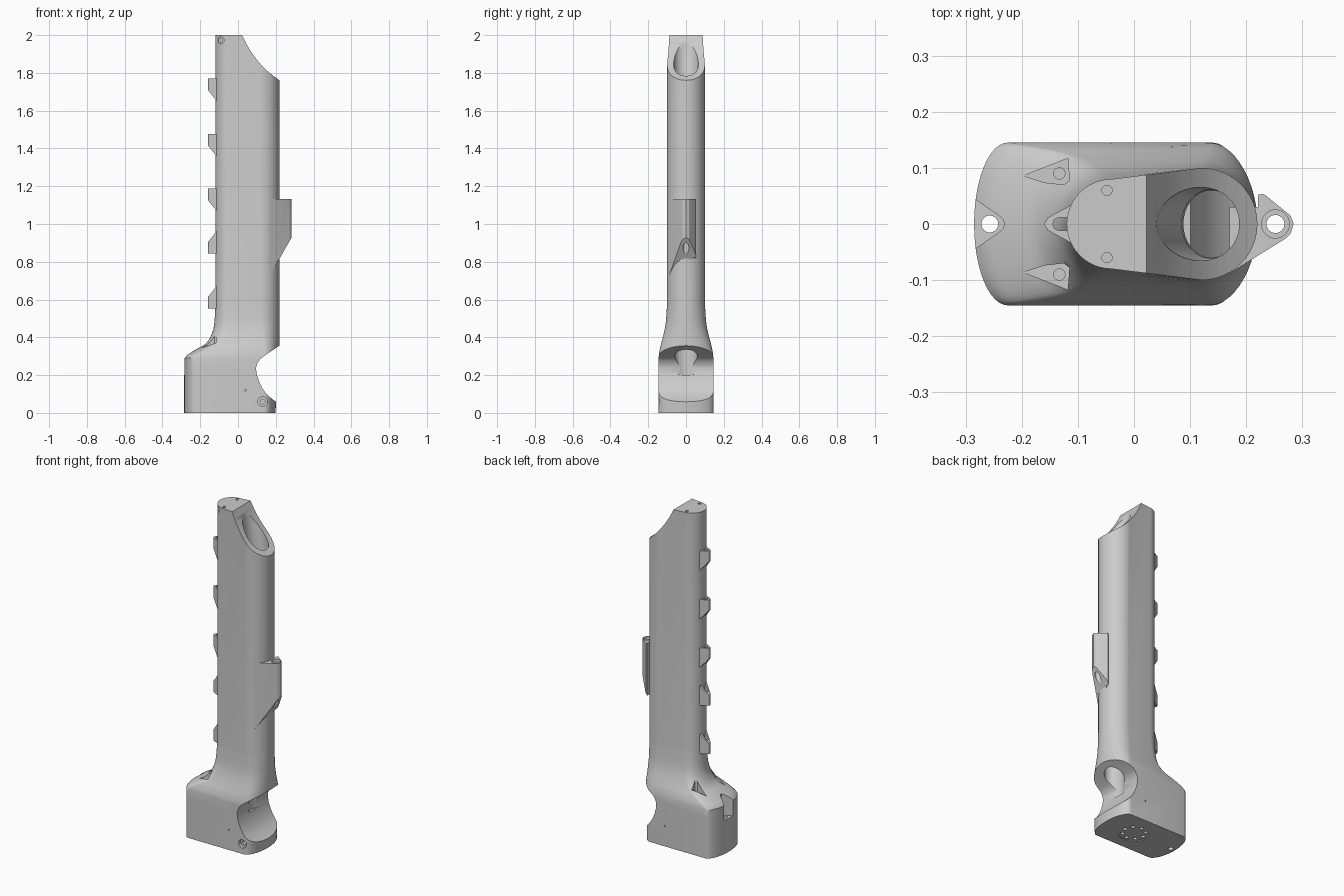
import bpy, bmesh
from math import sin, cos, pi
from mathutils import Matrix

if "Cube" in bpy.data.objects:
    bpy.data.objects.remove(bpy.data.objects["Cube"])


def finish(name, bm):
    bmesh.ops.recalc_face_normals(bm, faces=bm.faces)
    me = bpy.data.meshes.new(name)
    bm.to_mesh(me)
    bm.free()
    ob = bpy.data.objects.new(name, me)
    bpy.context.collection.objects.link(ob)
    return ob


def spline(rows, n):
    """Catmull-Rom interpolation of tuples."""
    out = []
    for i in range(len(rows) - 1):
        a, b, c, d = (rows[max(0, min(len(rows) - 1, i + k))] for k in (-1, 0, 1, 2))
        for s in range(n):
            t = s / n
            out.append(tuple(.5 * (2*q + (r-p)*t + (2*p-5*q+4*r-s4)*t*t + (3*q-p-3*r+s4)*t**3)
                             for p, q, r, s4 in zip(a, b, c, d)))
    return out + [rows[-1]]


def loft(name, rings):
    bm = bmesh.new()
    vs = [[bm.verts.new(p) for p in ring] for ring in rings]
    n = len(vs[0])
    for a, b in zip(vs, vs[1:]):
        for i in range(n):
            j = (i + 1) % n
            bm.faces.new((a[i], a[j], b[j], b[i]))
    bm.faces.new(vs[0])
    bm.faces.new(vs[-1])
    return finish(name, bm)


def prism(name, pts, lo, hi, axis='z'):
    """Extrude a 2D outline; lo and hi may depend on x to give a sloped end."""
    place = (lambda a, b, h: (a, b, h)) if axis == 'z' else (lambda a, b, h: (a, h, b))
    f = [v if callable(v) else (lambda x, v=v: v) for v in (lo, hi)]
    return loft(name, [[place(a, b, g(a)) for a, b in pts] for g in f])


def drill(x, y, r, lo, hi, axis='z', n=32):
    pts = [(x + r * cos(2*pi*i/n), y + r * sin(2*pi*i/n)) for i in range(n)]
    return prism('hole_cutter', pts, lo, hi, axis)


def cut(ob, *cutters):
    for c in cutters:
        c.hide_render = True
        m = ob.modifiers.new('cut', 'BOOLEAN')
        m.operation, m.solver, m.object = 'DIFFERENCE', 'EXACT', c
        bpy.context.view_layer.objects.active = ob
        bpy.ops.object.modifier_apply(modifier=m.name)
        bpy.data.objects.remove(c)


def section(z, xl, al, bl, cr, ar, br, n=24):
    """Two half ellipses joined by straight sides."""
    right = [(cr + ar * sin(pi*i/n), -br * cos(pi*i/n), z) for i in range(n + 1)]
    left = [(xl + al - al * sin(pi*i/n), bl * cos(pi*i/n), z) for i in range(n + 1)]
    return right + left


# Column flaring into the wide foot
foot = [(0, -.285, .06, .145, .14, .058, .145), (.24, -.285, .06, .145, .14, .075, .145)]
flare = [(.29, -.285, .06, .145, .14, .08, .145), (.31, -.265, .06, .142, .14, .08, .143),
         (.34, -.215, .065, .133, .137, .083, .138), (.37, -.168, .07, .12, .133, .087, .131),
         (.42, -.138, .078, .102, .126, .094, .118), (.48, -.125, .08, .089, .121, .099, .107),
         (.58, -.12, .08, .08, .12, .1, .1)]
top = [(2, -.12, .08, .08, .12, .1, .1)]
body = loft('column_body', [section(*r) for r in foot + spline(flare, 4) + top])

# Curved slanted cut at the head
head = spline([(.008, 2.03), (.022, 2), (.055, 1.935), (.1, 1.87), (.15, 1.815), (.218, 1.762), (.26, 1.74)], 4)
cut(body, prism('head_cutter', head + [(.26, 2.05)], -.2, .2, 'y'))

# Concave notch in the right side of the foot
notch = spline([(.26, .035), (.2, .06), (.145, .108), (.112, .165), (.096, .23), (.108, .272), (.14, .302),
                (.222, .357), (.26, .383)], 4)
cut(body, prism('notch_cutter', notch, -.2, .2, 'y'))

# Long bore with a widened mouth
bore = [(.2, .138, .05, .06), (1.6, .138, .05, .06)] + spline(
    [(1.7, .137, .052, .061), (1.8, .127, .06, .064), (1.92, .112, .066, .067), (2.05, .1, .07, .068)], 4)
cut(body, loft('bore_cutter', [[(cx + a * cos(2*pi*i/48), b * sin(2*pi*i/48), z) for i in range(48)]
                               for z, cx, a, b in bore]))

# Screw pockets and holes in the shoulder and the head
cut(body,
    prism('rear_pocket', [(-.31, -.062), (-.242, -.016), (-.234, -.009), (-.231, 0), (-.234, .009),
                          (-.242, .016), (-.31, .062)], .2, .5),
    drill(-.257, 0, .015, -.1, .4))
for s in (-1, 1):
    cut(body,
        prism('shoulder_pocket', [(-.197, s*.086), (-.16, s*.074), (-.125, s*.07), (-.115, s*.078),
                                  (-.118, s*.117)], .34, .6),
        drill(-.133, s*.09, .01, .28, .5),
        drill(-.048, s*.06, .009, 1.96, 2.1))

# Side screws on the front, with counterbores
for x, z, r, y in ((.13, .06, .025, -.125), (-.092, 1.973, .018, -.05)):
    cut(body, drill(x, z, r, -.2, y, 'y'), drill(x, z, r * .5, -.2, y + .05, 'y'))
for s in (-1, 1):
    cut(body, drill(.04, .12, .004, min(s*.12, s*.2), max(s*.12, s*.2), 'y', 12))

# Bolt circle under the foot
cut(body, drill(0, 0, .085, -.1, .004, n=48))
for i in range(8):
    cut(body, drill(.063 * cos(pi*i/4), .063 * sin(pi*i/4), .011, -.1, .05, n=20))

# Cable hooks down the left side: upper three slope below, lower two slope above
hook = [(-.1, -.04), (-.145, -.016), (-.154, -.011), (-.16, 0), (-.154, .011), (-.145, .016), (-.1, .04)]
slot = [(-.112, -.012), (-.134, -.012), (-.142, -.008), (-.145, 0), (-.142, .008), (-.134, .012), (-.112, .012)]
hooks = []
for i, (z, down) in enumerate(((1.77, 1), (1.477, 1), (1.187, 1), (.843, -1), (.553, -1))):
    def slope(x, z=z, d=down):
        return z - d * (.06 + (x + .16) * 1.25)
    h = prism(f'cable_hook_{i+1}', hook, slope if down > 0 else z, z if down > 0 else slope)
    cut(h, prism('slot_cutter', slot, z - .3, z + .3))
    hooks.append(h)

# Pivot lug on the right side
lug_outline = [(.17, -.088), (.27, -.026), (.279, -.017), (.2845, 0), (.279, .015), (.236, .05), (.229, .054),
               (.221, .052), (.221, .03), (.17, .03)]
lug = prism('pivot_lug', lug_outline, lambda x: .93 + (x - .285) * 1.73, 1.133)
cut(lug, drill(.252, 0, .025, 1.115, 1.3), drill(.252, 0, .016, .6, 1.3))

# Smooth curved walls, keep machined edges sharp
bpy.ops.object.select_all(action='DESELECT')
for ob in [body, lug] + hooks:
    ob.select_set(True)
bpy.context.view_layer.objects.active = body
bpy.ops.object.shade_smooth_by_angle(angle=pi / 6)
